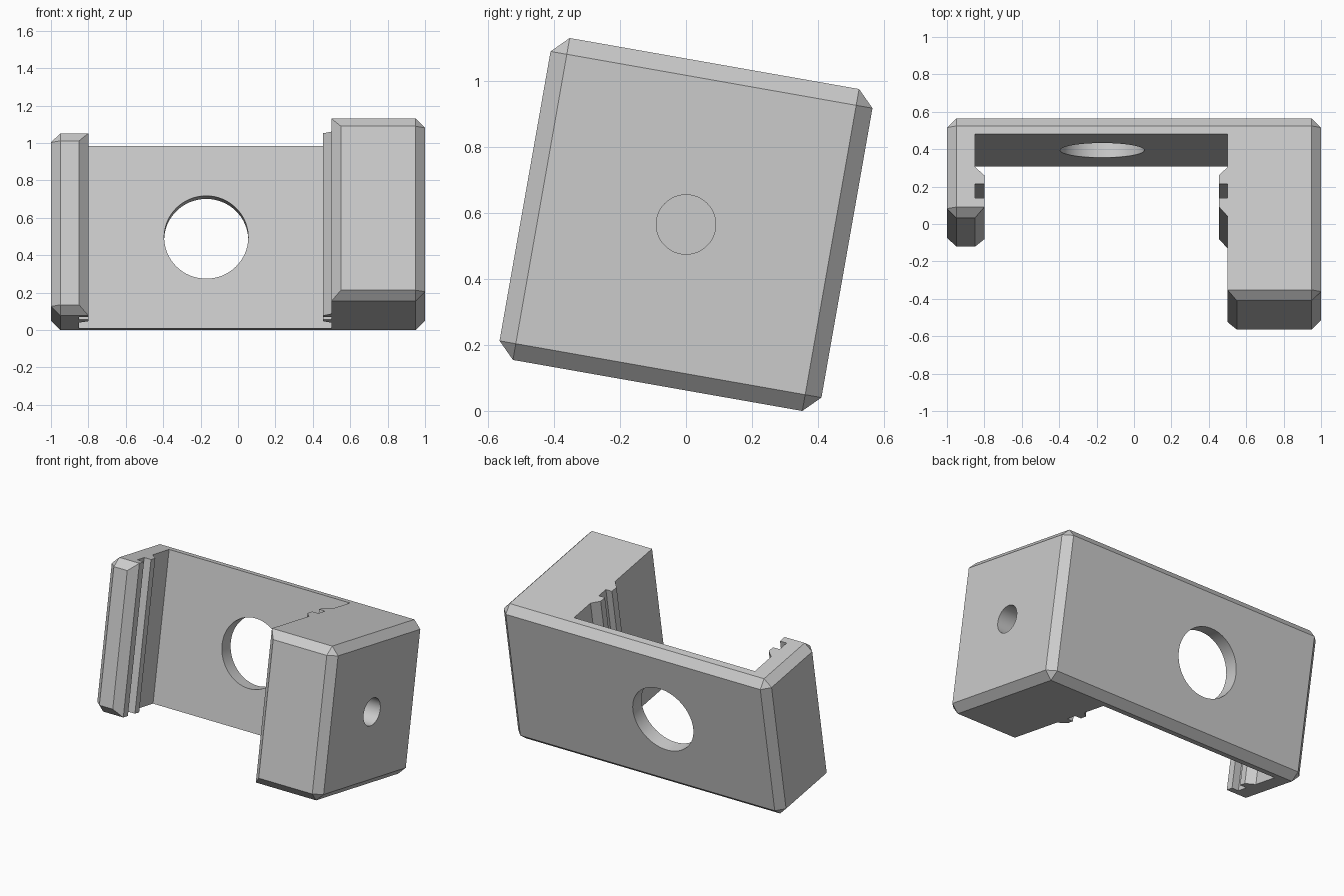
import bpy
import bmesh
from math import pi, radians
from mathutils import Matrix

cube = bpy.data.objects.get("Cube")
if cube:
    bpy.data.objects.remove(cube, do_unlink=True)

HALF = 0.495        # half of the square side
CHAMFER = 0.05
ARM_FRONT = -0.045  # front end of the short arm
PLATE = 0.4         # inner face of the back plate

grey = bpy.data.materials.new("grey plastic")
grey.use_nodes = True
grey.diffuse_color = (0.6, 0.6, 0.6, 1)
grey.node_tree.nodes["Principled BSDF"].inputs["Base Color"].default_value = (0.6, 0.6, 0.6, 1)


def make_object(name, bm):
    mesh = bpy.data.meshes.new(name)
    bm.to_mesh(mesh)
    bm.free()
    mesh.materials.append(grey)
    obj = bpy.data.objects.new(name, mesh)
    bpy.context.collection.objects.link(obj)
    return obj


def rail(wall, lip):
    """Grooved rail outline on an arm's inner wall, from back to front."""
    return [(wall, 0.222), (lip, 0.177), (lip, 0.131), (wall, 0.131), (wall, 0.055), (lip, 0.055)]


# Bracket outline: back plate, thick arm and short arm, each arm with a rail
outline = [(-1, ARM_FRONT), (-1, HALF), (1, HALF), (1, -HALF), (0.5, -HALF)]
outline += [(0.5, ARM_FRONT), (0.455, 0.005)] + rail(0.5, 0.455)[::-1]
outline += [(0.5, PLATE), (-0.85, PLATE)] + rail(-0.85, -0.8) + [(-0.8, ARM_FRONT)]

bm = bmesh.new()
base = bm.faces.new([bm.verts.new((x, y, -HALF)) for x, y in outline])
top = bmesh.ops.extrude_face_region(bm, geom=[base])["geom"]
bmesh.ops.translate(bm, vec=(0, 0, 2 * HALF),
                    verts=[v for v in top if isinstance(v, bmesh.types.BMVert)])
bmesh.ops.recalc_face_normals(bm, faces=bm.faces)


def near(a, b):
    return abs(a - b) < 1e-4


def on_outer_wall(v):
    x, y = v.co.xy
    return (near(abs(x), 1) or near(abs(y), HALF)
            or (near(y, ARM_FRONT) and x < -0.7))


# Chamfer the outer edges and the arm ends
edges = []
for e in bm.edges:
    a, b = e.verts
    mid = (a.co + b.co) / 2
    inner_arm_edge = near(mid.x, 0.5) and not near(mid.y, -HALF)
    if on_outer_wall(a) and on_outer_wall(b) and not inner_arm_edge:
        edges.append(e)
bmesh.ops.bevel(bm, geom=edges, offset=CHAMFER, offset_type='OFFSET',
                segments=1, affect='EDGES', profile=0.5)
bracket = make_object("bracket", bm)


# Round holes: through the back plate and part way into the thick arm
def cut_hole(name, radius, depth, centre, axis):
    hole = bmesh.new()
    bmesh.ops.create_cone(hole, cap_ends=True, segments=64, radius1=radius, radius2=radius,
                          depth=depth, matrix=Matrix.Translation(centre) @ Matrix.Rotation(pi / 2, 4, axis))
    cutter = make_object(name, hole)
    cutter.hide_render = True
    mod = bracket.modifiers.new(name, 'BOOLEAN')
    mod.operation = 'DIFFERENCE'
    mod.solver = 'EXACT'
    mod.object = cutter
    bpy.ops.object.modifier_apply(modifier=mod.name)
    bpy.data.objects.remove(cutter, do_unlink=True)


bpy.ops.object.select_all(action='DESELECT')
bracket.select_set(True)
bpy.context.view_layer.objects.active = bracket
cut_hole("plate_hole", 0.225, 0.3, (-0.17, 0.45, 0), 'X')
cut_hole("side_hole", 0.09, 0.6, (1, 0, 0), 'Y')
bpy.ops.object.shade_smooth_by_angle(angle=radians(25))

# Lean the whole bracket and stand it on the ground
bracket.rotation_euler.x = radians(-10)
bracket.location.z = 0.565
